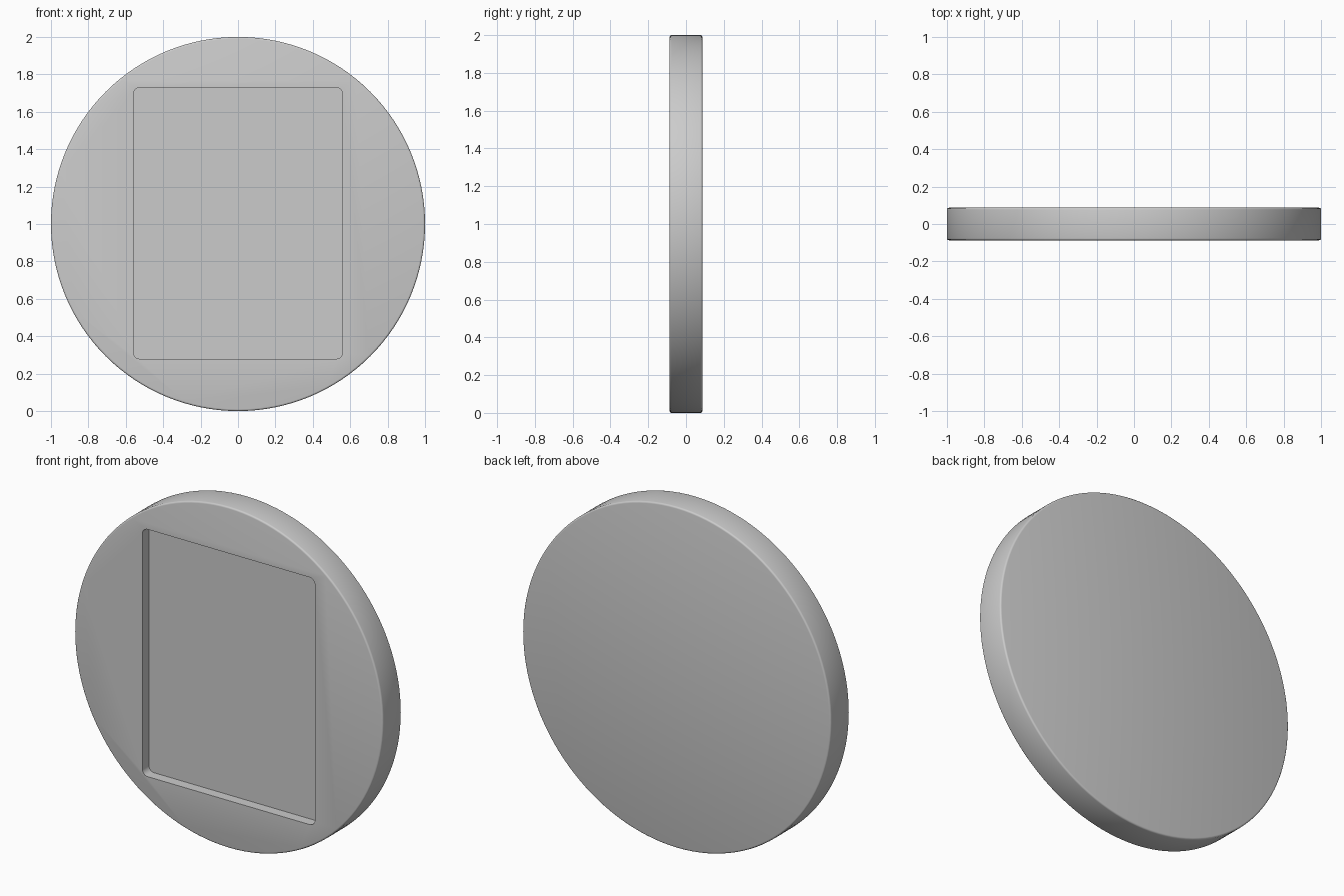
import bpy
import bmesh
from math import radians, cos, sin, pi

cube = bpy.data.objects.get("Cube")
if cube:
    bpy.data.objects.remove(cube, do_unlink=True)

RADIUS, THICK, DEPTH = 1.0, 0.174, 0.06
HALF_W, HALF_H, CORNER = 0.56, 0.725, 0.035


def prism(name, outline, y_front, y_back):
    """Extrude a closed x-z outline along y."""
    bm = bmesh.new()
    face = bm.faces.new([bm.verts.new((x, y_front, z)) for x, z in outline])
    ext = bmesh.ops.extrude_face_region(bm, geom=[face])["geom"]
    verts = [g for g in ext if isinstance(g, bmesh.types.BMVert)]
    bmesh.ops.translate(bm, verts=verts, vec=(0, y_back - y_front, 0))
    bmesh.ops.recalc_face_normals(bm, faces=bm.faces)
    mesh = bpy.data.meshes.new(name)
    bm.to_mesh(mesh)
    bm.free()
    obj = bpy.data.objects.new(name, mesh)
    bpy.context.collection.objects.link(obj)
    return obj


def arc(cx, cz, r, start, sweep, steps):
    return [(cx + r * cos(start + sweep * i / steps),
             cz + r * sin(start + sweep * i / steps)) for i in range(steps)]


# Round disc
disc = prism("disc", arc(0, RADIUS, RADIUS, 0, 2 * pi, 128), -THICK / 2, THICK / 2)

# Rounded rectangular pocket in the front face
outline = []
for i, (sx, sz) in enumerate([(1, 1), (-1, 1), (-1, -1), (1, -1)]):
    cx, cz = sx * (HALF_W - CORNER), 1.004 + sz * (HALF_H - CORNER)
    a = i * pi / 2
    outline += arc(cx, cz, CORNER, a, pi / 2, 8)
    outline.append((cx + CORNER * cos(a + pi / 2), cz + CORNER * sin(a + pi / 2)))
cutter = prism("pocket_cutter", outline, -THICK, -THICK / 2 + DEPTH)
cutter.hide_render = True

# Soften the rim, then cut the pocket
bpy.ops.object.select_all(action="DESELECT")
bpy.context.view_layer.objects.active = disc
disc.select_set(True)
rim = disc.modifiers.new("rim_bevel", "BEVEL")
rim.width, rim.segments, rim.limit_method = 0.01, 3, "ANGLE"
rim.angle_limit = radians(40)
pocket = disc.modifiers.new("pocket", "BOOLEAN")
pocket.operation, pocket.solver, pocket.object = "DIFFERENCE", "EXACT", cutter
for name in ("rim_bevel", "pocket"):
    bpy.ops.object.modifier_apply(modifier=name)
bpy.data.objects.remove(cutter, do_unlink=True)
bpy.ops.object.shade_smooth_by_angle(angle=radians(35))
